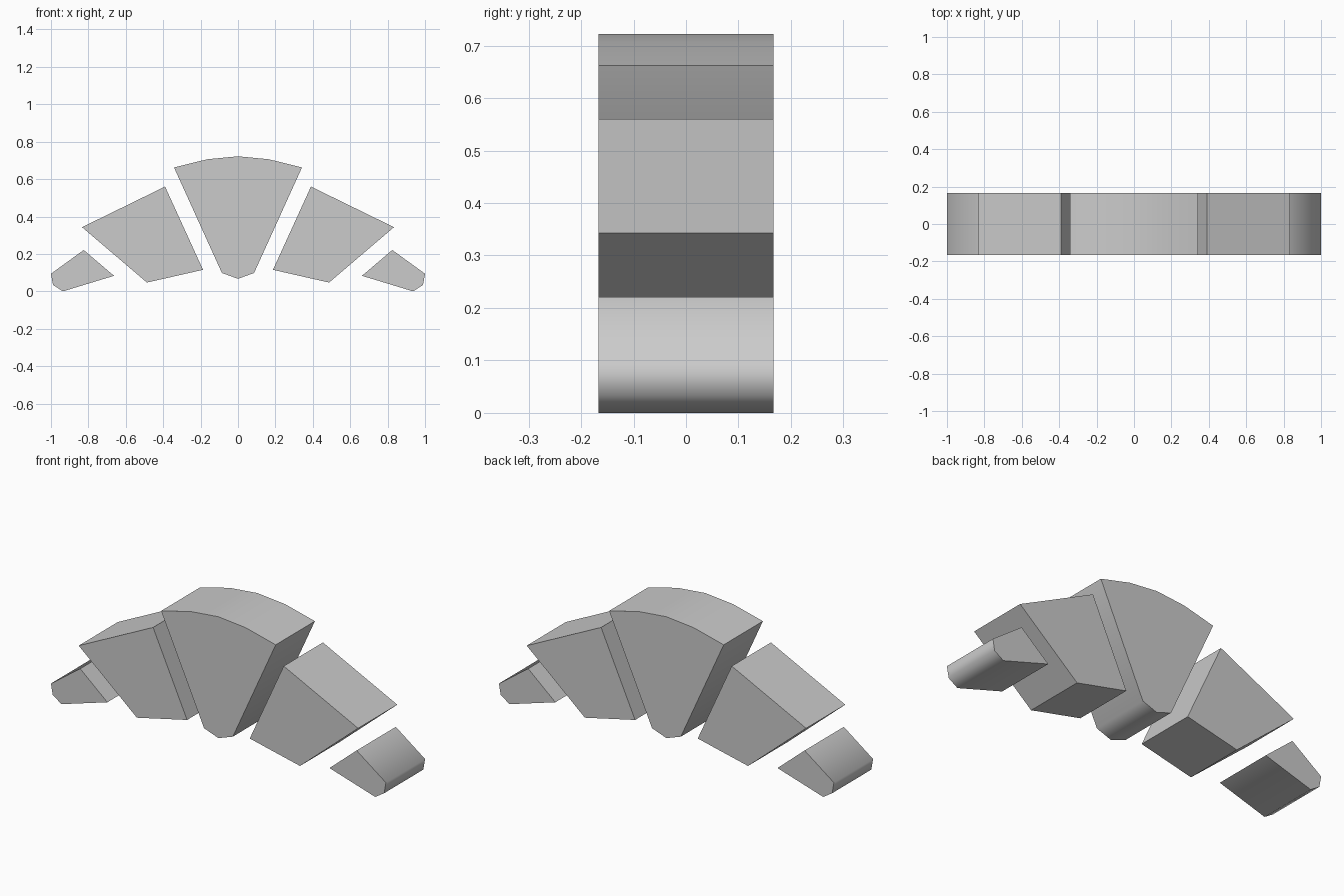
import bpy, bmesh, math

if "Cube" in bpy.data.objects:
    bpy.data.objects.remove(bpy.data.objects["Cube"])

HALF_DEPTH = 0.167


def slab(name, profile, mirror=False, smooth=None):
    """Extrude an x/z profile along y, optionally mirrored across x = 0."""
    bm = bmesh.new()
    face = bm.faces.new([bm.verts.new((x, -HALF_DEPTH, z)) for x, z in profile])
    ext = bmesh.ops.extrude_face_region(bm, geom=[face], use_keep_orig=True)
    verts = [g for g in ext["geom"] if isinstance(g, bmesh.types.BMVert)]
    bmesh.ops.translate(bm, verts=verts, vec=(0, 2 * HALF_DEPTH, 0))
    bmesh.ops.recalc_face_normals(bm, faces=bm.faces)
    mesh = bpy.data.meshes.new(name)
    bm.to_mesh(mesh)
    bm.free()
    obj = bpy.data.objects.new(name, mesh)
    bpy.context.collection.objects.link(obj)
    if smooth:
        bpy.ops.object.select_all(action='DESELECT')
        obj.select_set(True)
        bpy.context.view_layer.objects.active = obj
        bpy.ops.object.shade_smooth_by_angle(angle=math.radians(smooth))
    if mirror:
        mod = obj.modifiers.new("Mirror", 'MIRROR')
        mod.use_mirror_merge = False
    return obj


# Central wedge with arched top and blunt tip
right_half = [(0.086, 0.098), (0.342, 0.662), (0.165, 0.706)]
left_half = [(-x, z) for x, z in reversed(right_half)]
slab("centre_wedge", [(0, 0.067)] + right_half + [(0, 0.722)] + left_half, smooth=50)

# Large flat-faced blocks either side
slab("side_block", [(0.187, 0.115), (0.487, 0.047), (0.834, 0.343), (0.39, 0.56)],
     mirror=True)

# Small rounded end pieces
slab("end_piece", [(0.663, 0.085), (0.936, 0.002), (0.989, 0.036),
                   (1.0, 0.096), (0.825, 0.223)], mirror=True, smooth=70)
bpy.data.objects["end_piece"].location.z = -0.002
